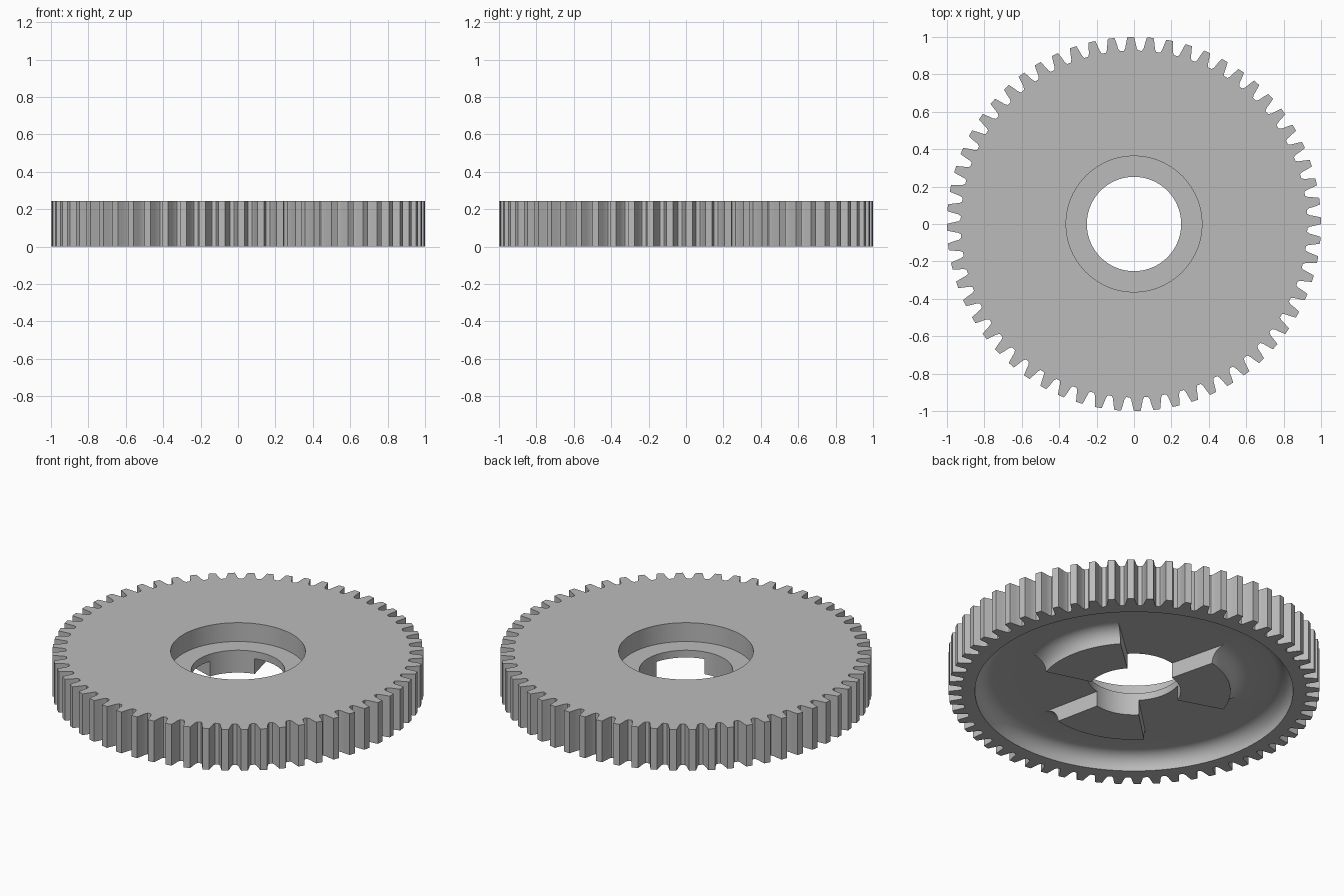
import bpy
import bmesh
from math import sin, cos, pi, radians

if "Cube" in bpy.data.objects:
    bpy.data.objects.remove(bpy.data.objects["Cube"], do_unlink=True)

TEETH, PHASE = 60, 1.0                     # tooth count, angle of first tooth
HEIGHT, WEB, FLOOR = 0.245, 0.09, 0.133    # top, web underside, counterbore floor
BORE, COUNTERBORE, LUG, RIM = 0.252, 0.363, 0.52, 0.857
LUG_MID, LUG_HALF = 13.0, 28.95            # three lugs, 120 degrees apart
STEPS = 8

# One tooth: angle from its middle, radius
half_tooth = [(1.05, 1.0), (1.5, 0.968), (1.85, 0.941), (2.35, 0.927)]
tooth = [(-a, r) for a, r in reversed(half_tooth)] + half_tooth


def section(outer, lug):
    """Closed cross-section at one angle, as radius and height."""
    arc = [pi / 2 * i / STEPS for i in range(STEPS + 1)]
    pts = [(outer, HEIGHT), (outer, 0)]
    # Rounded wall of the dish under the rim
    pts += [(RIM - WEB + WEB * cos(t), WEB * sin(t)) for t in arc]
    # Rounded outer wall of a lug, or plain web between lugs
    pts += [(LUG + WEB - WEB * cos(t), WEB * sin(t) if lug else WEB)
            for t in reversed(arc)]
    pts += [(BORE, 0 if lug else WEB), (BORE, WEB), (BORE, FLOOR)]
    # Counterbore
    pts += [(COUNTERBORE, FLOOR), (COUNTERBORE, HEIGHT)]
    return pts


# Columns around the gear, doubled where a lug side wall stands
columns = []
for k in range(TEETH):
    for offset, radius in tooth:
        angle = PHASE + k * 360 / TEETH + offset
        rel = (angle - LUG_MID + 60) % 120 - 60
        if abs(abs(rel) - LUG_HALF) < 0.1:
            kinds = (False, True) if rel < 0 else (True, False)
        else:
            kinds = (abs(rel) < LUG_HALF,)
        columns += [(radians(angle), radius, lug) for lug in kinds]

# Skin the sections into one closed body
bm = bmesh.new()
rings = [[bm.verts.new((r * cos(a), r * sin(a), z)) for r, z in section(radius, lug)]
         for a, radius, lug in columns]
for i, ring in enumerate(rings):
    after = rings[(i + 1) % len(rings)]
    for j in range(len(ring)):
        n = (j + 1) % len(ring)
        bm.faces.new((ring[j], ring[n], after[n], after[j]))
bmesh.ops.remove_doubles(bm, verts=bm.verts, dist=0.00005)
bmesh.ops.recalc_face_normals(bm, faces=bm.faces)

mesh = bpy.data.meshes.new("gear_wheel")
bm.to_mesh(mesh)
bm.free()
gear = bpy.data.objects.new("gear_wheel", mesh)
bpy.context.collection.objects.link(gear)

# Plain grey metal
grey = bpy.data.materials.new("plain_grey")
grey.use_nodes = True
colour = (0.5, 0.5, 0.5, 1)
grey.diffuse_color = colour
grey.node_tree.nodes["Principled BSDF"].inputs["Base Color"].default_value = colour
mesh.materials.append(grey)

bpy.ops.object.select_all(action="DESELECT")
gear.select_set(True)
bpy.context.view_layer.objects.active = gear
bpy.ops.object.shade_smooth_by_angle(angle=radians(30))
